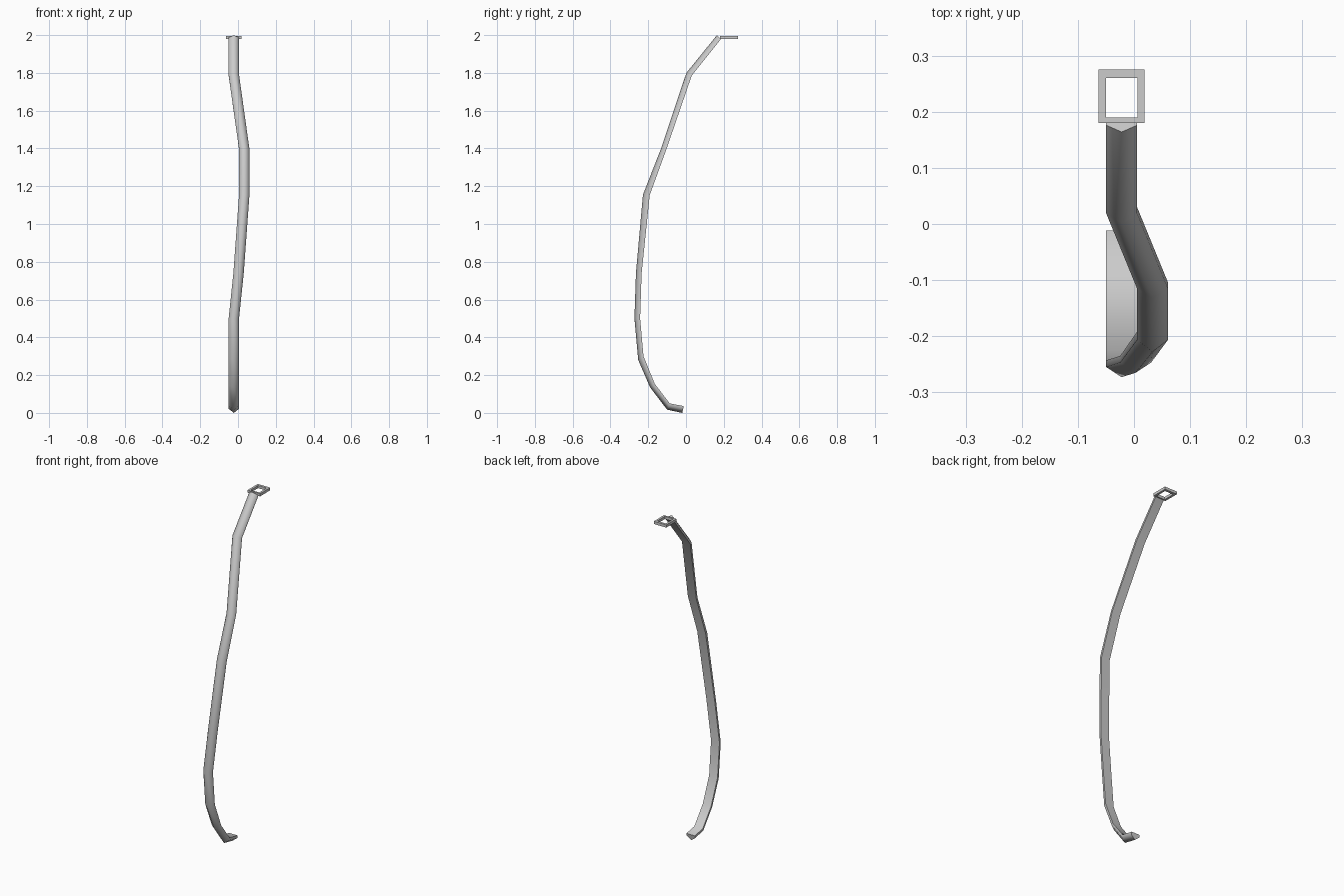
import bpy, bmesh, math
from mathutils import Vector

if "Cube" in bpy.data.objects:
    bpy.data.objects.remove(bpy.data.objects["Cube"])


def finish(bm, name, angle):
    bmesh.ops.recalc_face_normals(bm, faces=bm.faces)
    me = bpy.data.meshes.new(name)
    bm.to_mesh(me)
    bm.free()
    ob = bpy.data.objects.new(name, me)
    bpy.context.collection.objects.link(ob)
    bpy.context.view_layer.objects.active = ob
    ob.select_set(True)
    bpy.ops.object.shade_smooth_by_angle(angle=math.radians(angle))
    ob.select_set(False)


# Strap: stations of centre x, flat back (y, z), outer ridge (y, z)
stations = [
    (-0.022, (-0.012, 0.036), (-0.020, 0.000)),
    (-0.022, (-0.086, 0.050), (-0.100, 0.017)),
    (-0.022, (-0.165, 0.153), (-0.190, 0.135)),
    (-0.022, (-0.225, 0.300), (-0.253, 0.280)),
    (-0.022, (-0.243, 0.500), (-0.273, 0.500)),
    (0.003, (-0.235, 0.740), (-0.265, 0.740)),
    (0.033, (-0.192, 1.153), (-0.228, 1.155)),
    (0.033, (-0.104, 1.395), (-0.132, 1.400)),
    (-0.022, (0.030, 1.785), (0.002, 1.800)),
    (-0.022, (0.184, 1.978), (0.164, 2.000)),
]
# Five-sided section: side offset, fraction of the way from back to ridge
section = [(-1, 0), (1, 0), (1, 0.4), (0, 1), (-1, 0.4)]
half_width = 0.0275

bm = bmesh.new()
rings = []
for x, back, ridge in stations:
    b, r = Vector((x, *back)), Vector((x, *ridge))
    rings.append([bm.verts.new(b.lerp(r, t) + Vector((s * half_width, 0, 0)))
                  for s, t in section])
for a, c in zip(rings, rings[1:]):
    for i in range(5):
        j = (i + 1) % 5
        bm.faces.new((a[i], a[j], c[j], c[i]))
bm.faces.new(rings[0])
bm.faces.new(rings[-1])
finish(bm, "strap", 80)

# Rectangular loop at the top of the strap
outer = [(-0.063, 0.180), (0.019, 0.180), (0.019, 0.275), (-0.063, 0.275)]
inner = [(-0.050, 0.190), (0.006, 0.190), (0.006, 0.260), (-0.050, 0.260)]
bm = bmesh.new()
loops = [[bm.verts.new((x, y, z)) for x, y in pts]
         for pts, z in ((outer, 1.979), (outer, 1.995), (inner, 1.995), (inner, 1.979))]
for k in range(4):
    a, c = loops[k], loops[(k + 1) % 4]
    for i in range(4):
        j = (i + 1) % 4
        bm.faces.new((a[i], a[j], c[j], c[i]))
finish(bm, "buckle_loop", 30)
